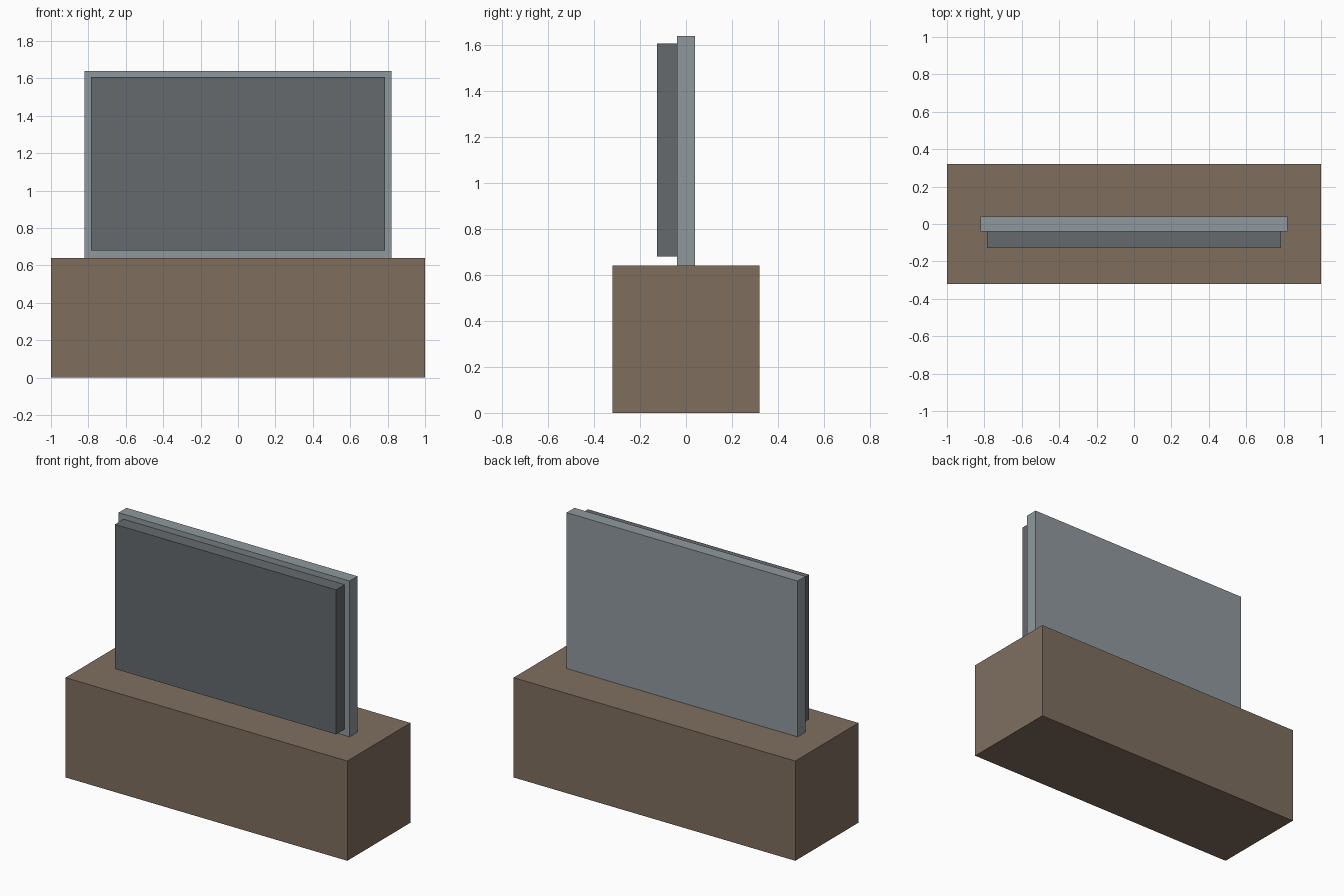
import bpy
import bmesh
from mathutils import Matrix, Vector

if "Cube" in bpy.data.objects:
    bpy.data.objects.remove(bpy.data.objects["Cube"])


def material(name, rgb):
    """Flat colour given as 8-bit sRGB."""
    def lin(c):
        c /= 255
        return c / 12.92 if c <= 0.04045 else ((c + 0.055) / 1.055) ** 2.4
    m = bpy.data.materials.new(name)
    m.diffuse_color = (*[lin(c) for c in rgb], 1)
    m.use_nodes = True
    m.node_tree.nodes["Principled BSDF"].inputs["Base Color"].default_value = m.diffuse_color
    return m


def box(name, lo, hi, mat):
    """Axis-aligned box between two corners."""
    lo, hi = Vector(lo), Vector(hi)
    bm = bmesh.new()
    bmesh.ops.create_cube(bm, size=1, matrix=Matrix.Translation((lo + hi) / 2)
                          @ Matrix.Diagonal((*(hi - lo), 1)))
    mesh = bpy.data.meshes.new(name)
    bm.to_mesh(mesh)
    bm.free()
    mesh.materials.append(mat)
    bpy.context.collection.objects.link(bpy.data.objects.new(name, mesh))


brown = material("brown", (127, 110, 95))
light_grey = material("light grey", (144, 153, 157))
dark_grey = material("dark grey", (101, 106, 109))

# Heavy base, upright back panel and the slab on its front
box("base", (-1, -0.32, 0), (1, 0.32, 0.64), brown)
box("back_panel", (-0.82, -0.04, 0.64), (0.82, 0.04, 1.64), light_grey)
box("front_slab", (-0.785, -0.127, 0.68), (0.785, -0.04, 1.607), dark_grey)
